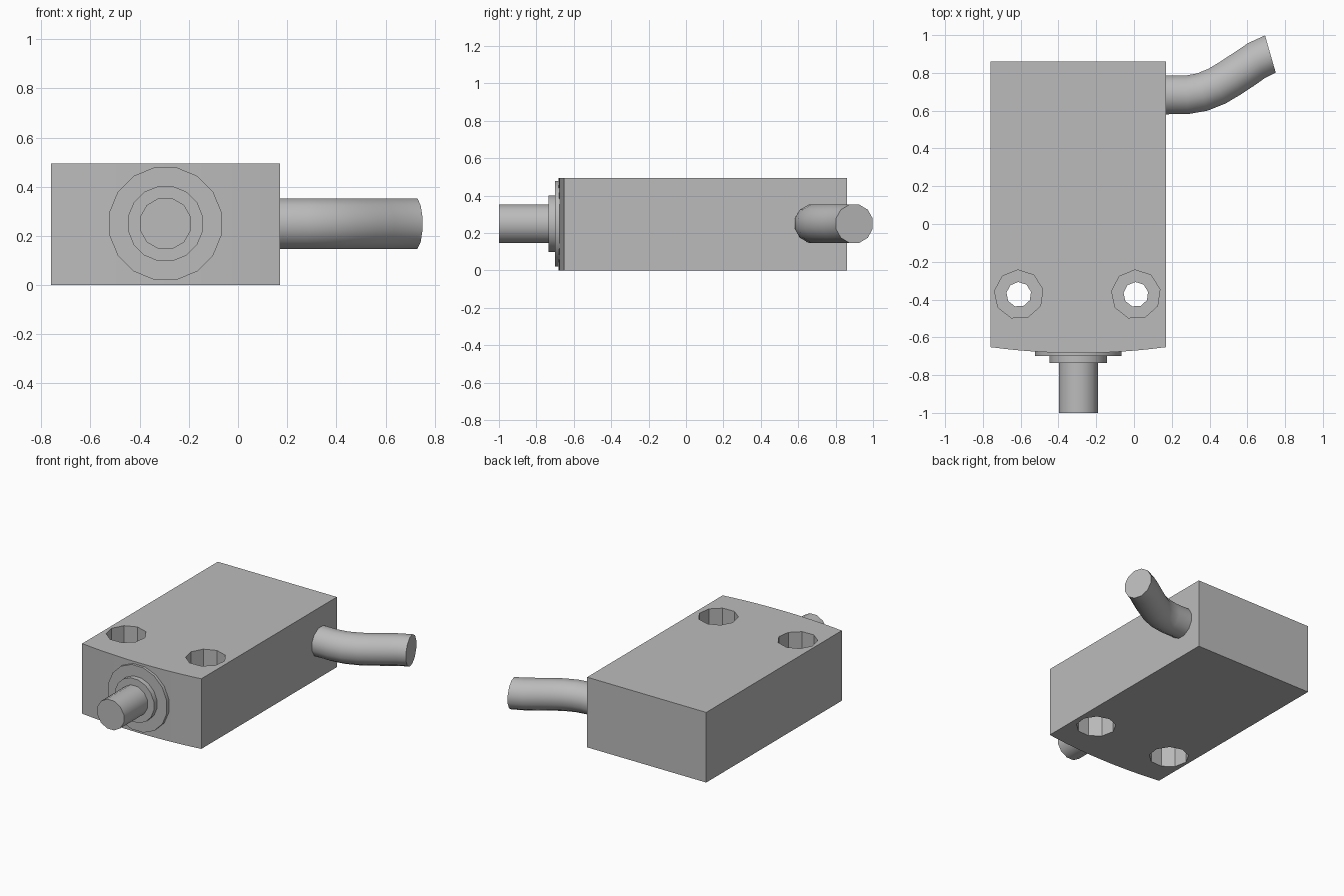
import bpy, bmesh
from math import sin, cos, pi, radians
from mathutils import Vector, Matrix

cube = bpy.data.objects.get("Cube")
if cube:
    bpy.data.objects.remove(cube, do_unlink=True)

grey = bpy.data.materials.new("mid grey")
grey.use_nodes = True
grey.diffuse_color = (0.5, 0.5, 0.5, 1)
grey.node_tree.nodes["Principled BSDF"].inputs["Base Color"].default_value = (0.5, 0.5, 0.5, 1)

MID_X, MID_Z, HEIGHT = -0.295, 0.25, 0.495


def finish(name, bm, angle=None):
    """Turn a bmesh into a named object, smooth below the given angle."""
    bmesh.ops.recalc_face_normals(bm, faces=bm.faces)
    mesh = bpy.data.meshes.new(name)
    bm.to_mesh(mesh)
    bm.free()
    mesh.materials.append(grey)
    ob = bpy.data.objects.new(name, mesh)
    bpy.context.collection.objects.link(ob)
    if angle:
        bpy.ops.object.select_all(action='DESELECT')
        ob.select_set(True)
        bpy.context.view_layer.objects.active = ob
        bpy.ops.object.shade_smooth_by_angle(angle=radians(angle))
    return ob


def loft(name, rings, angle=None):
    """Skin a list of vertex rings and cap both ends."""
    bm = bmesh.new()
    rows = [[bm.verts.new(p) for p in ring] for ring in rings]
    n = len(rows[0])
    for a, b in zip(rows, rows[1:]):
        for i in range(n):
            j = (i + 1) % n
            bm.faces.new((a[i], a[j], b[j], b[i]))
    bm.faces.new(rows[0])
    bm.faces.new(rows[-1])
    return finish(name, bm, angle)


def circle(centre, u, v, radius, sides, turn=0.0):
    steps = [2 * pi * (i + turn) / sides for i in range(sides)]
    return [Vector(centre) + radius * (cos(t) * Vector(u) + sin(t) * Vector(v)) for t in steps]


# Housing: rectangular block with a gently bowed front
outline = [(0.17, 0.86), (-0.76, 0.86)]
for i in range(13):
    s = i / 6 - 1
    outline.append((MID_X + 0.465 * s, -0.652 - 0.031 * (1 - s * s)))
housing = loft("housing", [[(x, y, z) for x, y in outline] for z in (0, HEIGHT)], 25)

# Mounting holes, counterbored from both faces
bore = [(-0.1, 0.13), (0.18, 0.13), (0.18, 0.066), (0.315, 0.066), (0.315, 0.13), (0.6, 0.13)]
for side, x in (("right", -0.61), ("left", 0.01)):
    rings = [circle((x, -0.373, z), (1, 0, 0), (0, 1, 0), r, 9, 0.3) for z, r in bore]
    cutter = loft(side + "_hole_cutter", rings)
    cutter.hide_render = True
    mod = housing.modifiers.new(side + " hole", 'BOOLEAN')
    mod.operation = 'DIFFERENCE'
    mod.solver = 'EXACT'
    mod.object = cutter
    bpy.ops.object.select_all(action='DESELECT')
    bpy.context.view_layer.objects.active = housing
    housing.select_set(True)
    bpy.ops.object.modifier_apply(modifier=mod.name)
    bpy.data.objects.remove(cutter, do_unlink=True)

# Front flange, collar and plunger shaft
for name, radius, back, front, sides in (
        ("front_flange", 0.233, -0.66, -0.70, 16),
        ("shaft_collar", 0.155, -0.69, -0.735, 16),
        ("plunger_shaft", 0.107, -0.70, -1.0, 12)):
    rings = [circle((MID_X, y, MID_Z), (1, 0, 0), (0, 0, 1), radius, sides, 0.5)
             for y in (back, front)]
    loft(name, rings, 35)

# Cable: round tube swept along an S bend, each stop with its heading
path = [(0.12, 0.683, 0), (0.28, 0.684, 2), (0.36, 0.698, 15), (0.44, 0.73, 26),
        (0.51, 0.772, 33), (0.58, 0.818, 33), (0.65, 0.866, 26), (0.722, 0.90, 16)]
rings = []
for x, y, heading in path:
    h = radians(heading)
    rings.append(circle((x, y, MID_Z), (-sin(h), cos(h), 0), (0, 0, 1), 0.106, 12, 0.5))
loft("cable", rings, 40)
